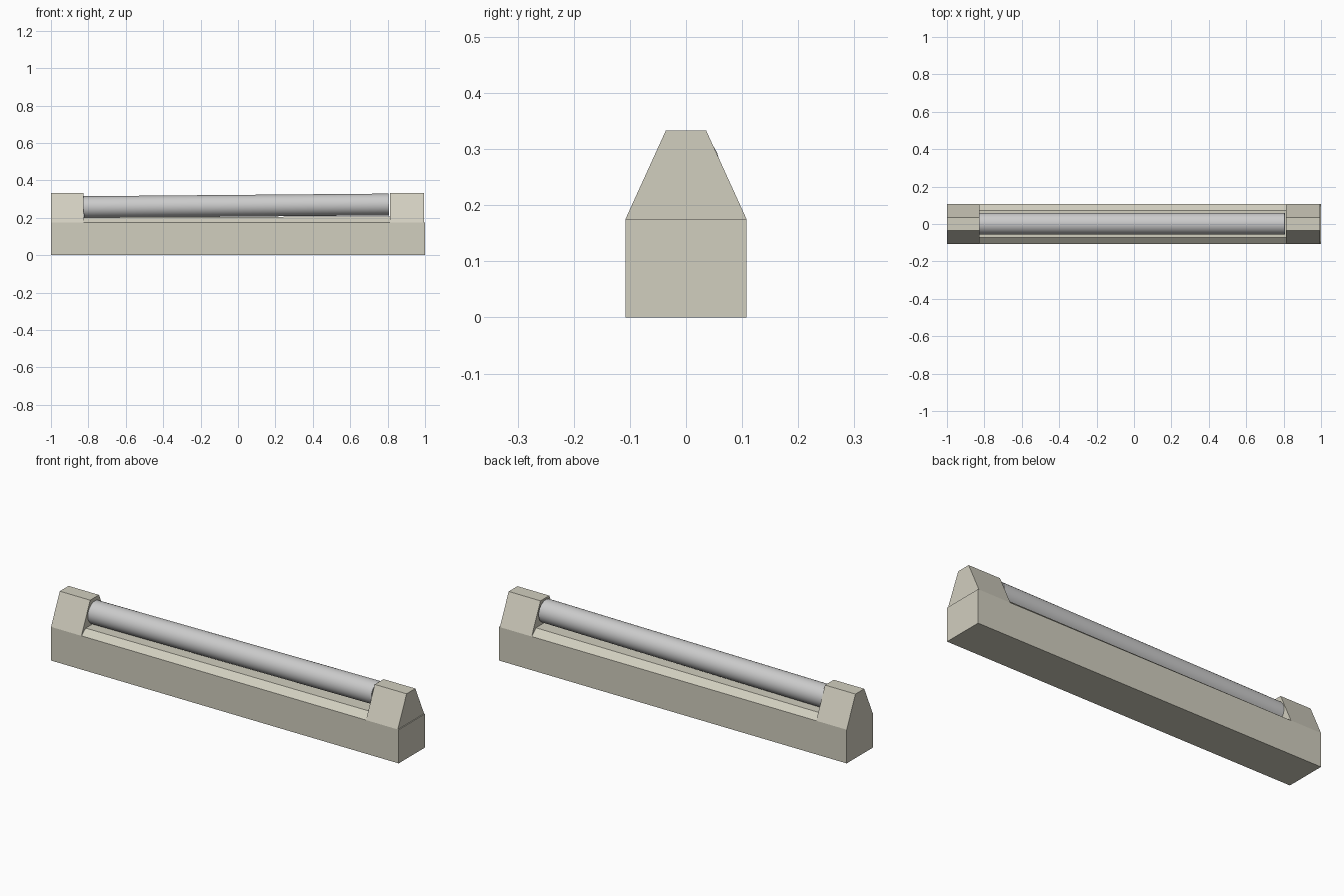
import bpy, bmesh, math

if "Cube" in bpy.data.objects:
    bpy.data.objects.remove(bpy.data.objects["Cube"])

housing = bpy.data.materials.new("housing_beige")
housing.diffuse_color = (0.64, 0.62, 0.52, 1)
housing.use_nodes = True
housing.node_tree.nodes["Principled BSDF"].inputs["Base Color"].default_value = housing.diffuse_color


def prism(name, x0, x1, left, right=None):
    """Loft a y-z profile from x0 to x1."""
    bm = bmesh.new()
    a = [bm.verts.new((x0, y, z)) for y, z in left]
    b = [bm.verts.new((x1, y, z)) for y, z in (right or left)]
    bm.faces.new(a)
    bm.faces.new(b[::-1])
    for i in range(len(a)):
        j = (i + 1) % len(a)
        bm.faces.new((a[i], b[i], b[j], a[j]))
    bmesh.ops.recalc_face_normals(bm, faces=bm.faces)
    mesh = bpy.data.meshes.new(name)
    bm.to_mesh(mesh)
    bm.free()
    mesh.materials.append(housing)
    ob = bpy.data.objects.new(name, mesh)
    bpy.context.collection.objects.link(ob)
    return ob


def trapezoid(bottom, top, z0, z1):
    return [(-bottom, z0), (bottom, z0), (top, z1), (-top, z1)]


# Rectangular base
prism("base", -1, 1, trapezoid(0.108, 0.108, 0, 0.175))

# Tapered end holders
for name, x0, x1 in (("left_holder", -1, -0.825), ("right_holder", 0.812, 0.995)):
    prism(name, x0, x1, trapezoid(0.108, 0.036, 0.175, 0.333))

# Low bevelled tray under the tube, rising slightly to the right
prism("tray", -0.825, 0.812,
      trapezoid(0.108, 0.073, 0.175, 0.202),
      trapezoid(0.108, 0.073, 0.175, 0.207))

# Tube, tilted slightly up to the right
xa, za, xb, zb = -0.825, 0.257, 0.806, 0.271
bpy.ops.mesh.primitive_cylinder_add(
    vertices=32, radius=0.058, depth=math.hypot(xb - xa, zb - za),
    location=((xa + xb) / 2, 0.002, (za + zb) / 2),
    rotation=(0, math.pi / 2 - math.atan2(zb - za, xb - xa), 0))
tube = bpy.context.object
tube.name = "lamp_tube"
bpy.ops.object.shade_smooth_by_angle()
